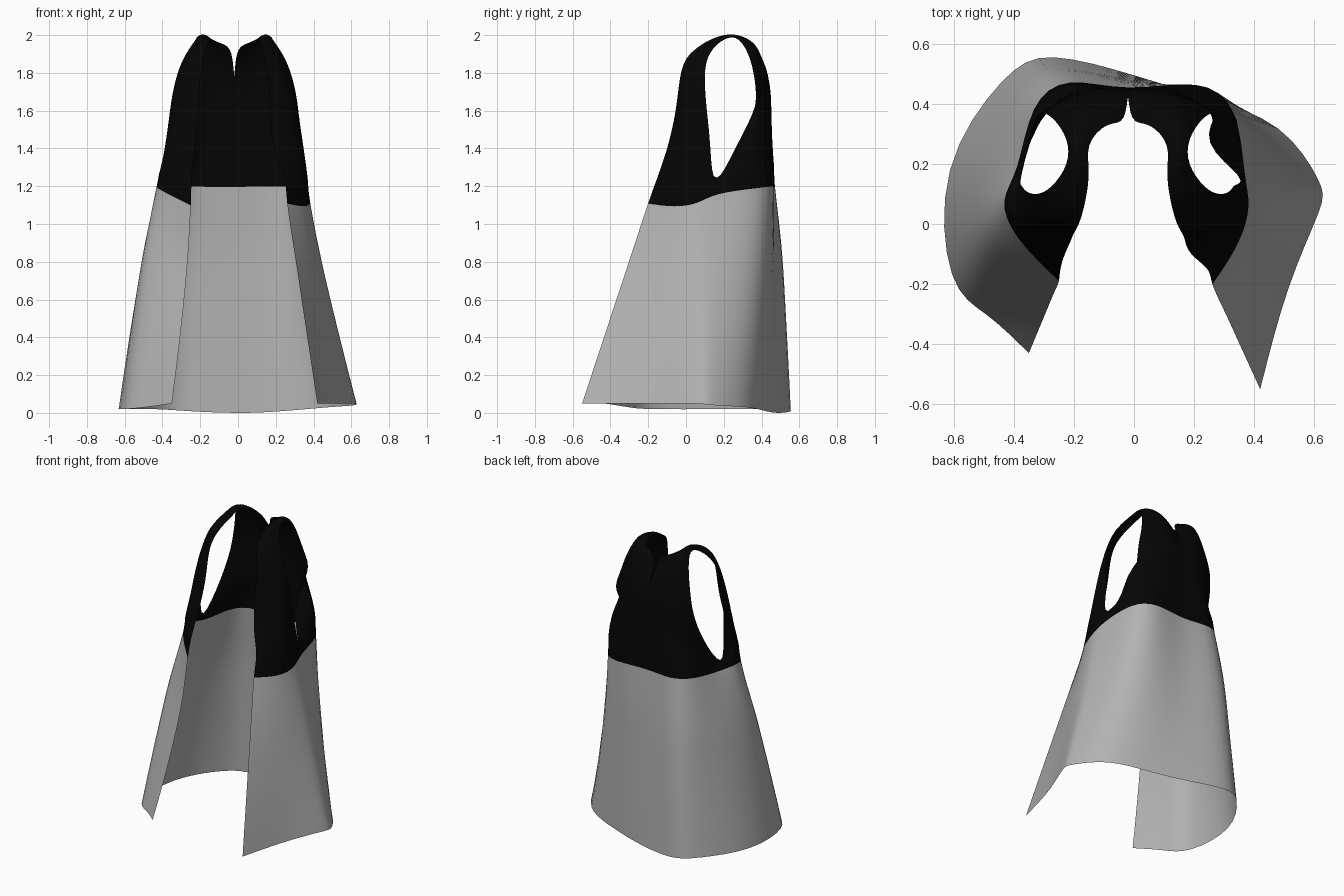
import bpy, bmesh
from mathutils import Vector

cube = bpy.data.objects.get("Cube")
if cube:
    bpy.data.objects.remove(cube)


def make_material(name, colour):
    mat = bpy.data.materials.new(name)
    mat.diffuse_color = colour
    mat.use_nodes = True
    shader = next(n for n in mat.node_tree.nodes if n.type == 'BSDF_PRINCIPLED')
    shader.inputs["Base Color"].default_value = colour
    shader.inputs["Roughness"].default_value = 0.9
    return mat


cloth_grey = make_material("light grey cloth", (0.45, 0.45, 0.45, 1))
cloth_black = make_material("black cloth", (0.0015, 0.0015, 0.0015, 1))

CENTRE_X = -0.02


def arc(a, b, c):
    """Four points on the parabola through three points."""
    a, b, c = Vector(a), Vector(b), Vector(c)
    return [a * (1 - u) * (1 - 2 * u) + b * 4 * u * (1 - u) + c * u * (2 * u - 1)
            for u in (0, 1 / 3, 2 / 3, 1)]


def half_row(front, chest, armpit, back, spine):
    """Seven points from the front edge, under the arm, to the spine."""
    return arc(front, chest, armpit) + arc(armpit, back, spine)[1:]


def mirrored(row):
    return [Vector((2 * CENTRE_X - p.x, p.y, p.z)) for p in row]


# Waist seam between the two colours
spine = (CENTRE_X, .452, 1.2)
right_seam = half_row((-.25, -.19, 1.1), (-.42, .02, 1.19), (-.385, .19, 1.19),
                      (-.28, .44, 1.2), spine)
left_seam = half_row((.26, -.2, 1.11), (.37, 0, 1.1), (.365, .17, 1.165),
                     (.28, .43, 1.2), spine)

# Row level with the bottom of the armholes
spine = (CENTRE_X, .45, 1.3)
right_under = half_row((-.245, -.15, 1.25), (-.405, .01, 1.28), (-.375, .16, 1.24),
                       (-.27, .435, 1.29), spine)
left_under = half_row((.245, -.15, 1.25), (.355, 0, 1.24), (.35, .16, 1.235),
                      (.28, .425, 1.28), spine)

# Hem, same order of columns as the seam
right_hem = [(-.35, -.43, .05), (-.49, -.3, .03), (-.605, -.17, .02), (-.615, .18, .02),
             (-.44, .47, .02), (-.27, .555, .01), (0, .495, 0)]
left_hem = [(.42, -.55, .05), (.515, -.21, .05), (.615, .04, .05), (.61, .15, .04),
            (.48, .32, .03), (.24, .42, .01), (0, .495, 0)]

# Bodice stations, up the chest, over the shoulder and down the back:
# neck edge, middle, armhole edge
stations = [
    ((-.23, -.1, 1.4), (-.37, 0, 1.4), (-.375, .13, 1.4)),
    ((-.21, -.055, 1.6), (-.33, .01, 1.6), (-.36, .11, 1.6)),
    ((-.2, -.03, 1.78), (-.28, .02, 1.78), (-.325, .1, 1.78)),
    ((-.175, .025, 1.905), (-.23, .065, 1.92), (-.275, .125, 1.9)),
    ((-.15, .16, 1.98), (-.19, .17, 1.99), (-.225, .2, 1.975)),
    ((-.15, .26, 1.985), (-.19, .27, 2), (-.225, .28, 1.975)),
    ((-.09, .33, 1.955), (-.18, .36, 1.95), (-.26, .34, 1.87)),
    ((-.035, .35, 1.905), (-.16, .405, 1.86), (-.29, .365, 1.75)),
    ((CENTRE_X, .425, 1.78), (-.17, .435, 1.72), (-.315, .365, 1.62)),
]
shoulder = [arc(*s) for s in stations]

# Last station differs: on the left the armhole edge curls inward
right_fold = arc((CENTRE_X, .44, 1.5), (-.2, .44, 1.46), (-.345, .3, 1.43))
left_fold = [Vector(p) for p in ((CENTRE_X, .44, 1.5), (.17, .45, 1.47),
                                 (.335, .34, 1.43), (.25, .27, 1.42))]

bm = bmesh.new()


def add_sheet(rows, material_index):
    grid = [[bm.verts.new(p) for p in row] for row in rows]
    for low, high in zip(grid, grid[1:]):
        for i in range(len(low) - 1):
            face = bm.faces.new((low[i], low[i + 1], high[i + 1], high[i]))
            face.material_index = material_index
            face.smooth = True


def add_skirt(seam, hem, flare):
    """Blend from seam to hem; flare bends each column outward or inward."""
    rows = []
    for t in (0, .25, .5, .75, 1):
        row = []
        for top, bottom, power in zip(seam, hem, flare):
            p = top.lerp(Vector(bottom), t ** power)
            p.z = top.z + (bottom[2] - top.z) * t
            row.append(p)
        rows.append(row)
    add_sheet(rows, 0)


# Grey skirt halves
add_skirt(right_seam, right_hem, (1.4, 1, .8, .75, .7, .65, .65))
add_skirt(left_seam, left_hem, (1, 1, 1.12, 1.12, 1.15, 1.3, .65))

# Black waistband and bodice halves
left_shoulder = [mirrored(row) for row in shoulder]
for seam, under, top, fold in ((right_seam, right_under, shoulder, right_fold),
                               (left_seam, left_under, left_shoulder, left_fold)):
    add_sheet([seam, under], 1)
    add_sheet([under[:4]] + top + [fold, under[:2:-1]], 1)

bmesh.ops.remove_doubles(bm, verts=bm.verts[:], dist=0.001)
bmesh.ops.recalc_face_normals(bm, faces=bm.faces[:])
# Outer side of the cloth faces away from the middle
back = max(bm.faces, key=lambda f: f.calc_center_median().y)
if back.normal.y < 0:
    bmesh.ops.reverse_faces(bm, faces=bm.faces[:])

mesh = bpy.data.meshes.new("sleeveless_robe")
bm.to_mesh(mesh)
bm.free()
mesh.materials.append(cloth_grey)
mesh.materials.append(cloth_black)
robe = bpy.data.objects.new("sleeveless_robe", mesh)
bpy.context.collection.objects.link(robe)

# Smooth cloth, with open corners kept
smooth = robe.modifiers.new("smooth cloth", 'SUBSURF')
smooth.levels = smooth.render_levels = 2
smooth.boundary_smooth = 'PRESERVE_CORNERS'

# Adjust the cage so the smoothed cloth passes through the planned points
targets = [v.co.copy() for v in mesh.vertices]
for _ in range(4):
    bpy.context.view_layer.update()
    evaluated = robe.evaluated_get(bpy.context.evaluated_depsgraph_get())
    shaped = [v.co.copy() for v in evaluated.data.vertices[:len(targets)]]
    for vert, goal, now in zip(mesh.vertices, targets, shaped):
        vert.co += (goal - now) * 0.8
    mesh.update()
    robe.update_tag()
